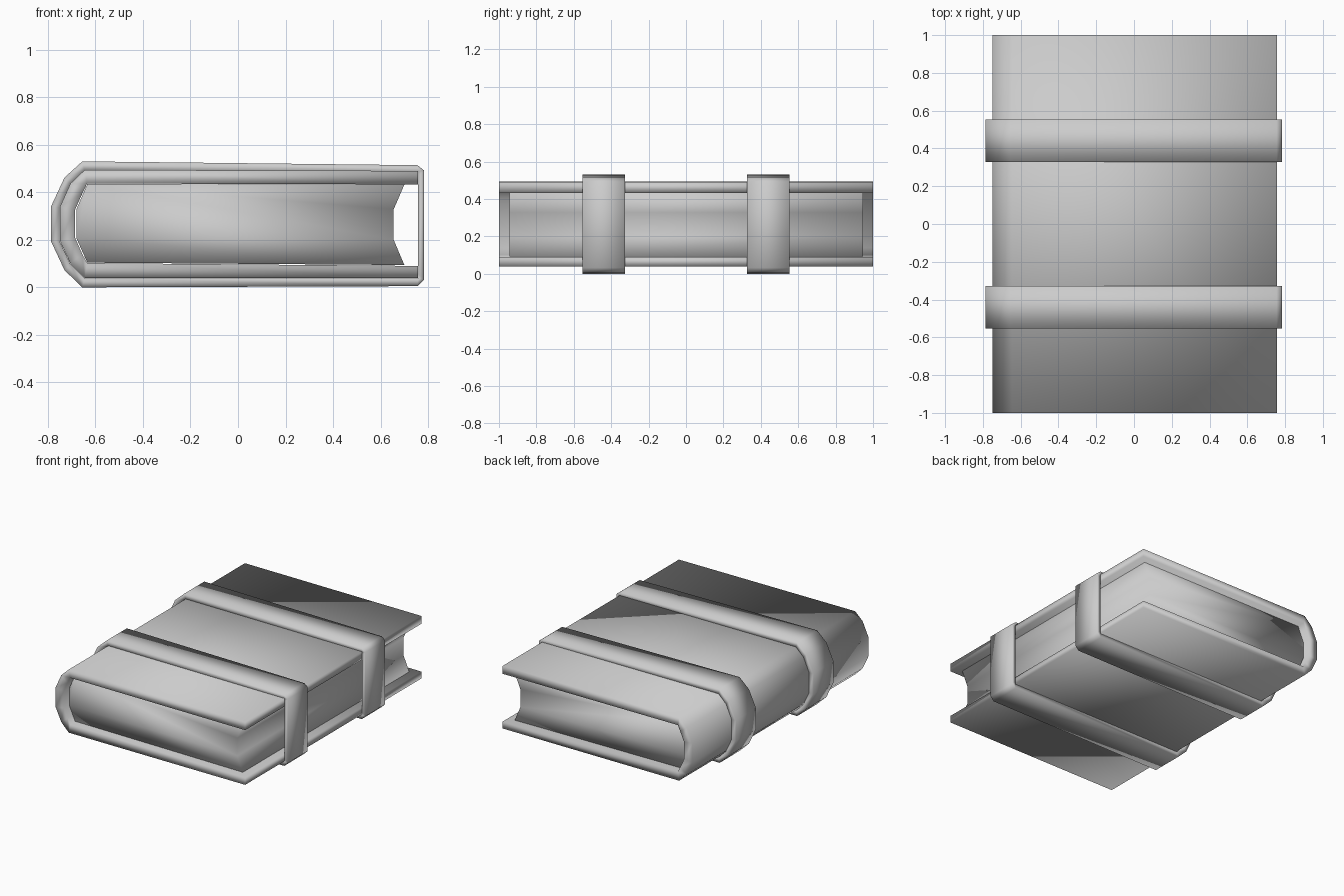
import bpy, bmesh

if "Cube" in bpy.data.objects:
    bpy.data.objects.remove(bpy.data.objects["Cube"])


def finish(name, bm):
    bmesh.ops.recalc_face_normals(bm, faces=bm.faces)
    mesh = bpy.data.meshes.new(name)
    bm.to_mesh(mesh)
    bm.free()
    for p in mesh.polygons:
        p.use_smooth = True
    ob = bpy.data.objects.new(name, mesh)
    bpy.context.collection.objects.link(ob)
    return ob


def shell(name, outer, inner, y0, y1, closed):
    """Extrude the wall between two matching x-z paths from y0 to y1."""
    bm = bmesh.new()
    corners = [[bm.verts.new((x, y, z)) for x, z in path]
               for path, y in ((outer, y0), (outer, y1), (inner, y1), (inner, y0))]
    n = len(outer)
    for i in range(n if closed else n - 1):
        j = (i + 1) % n
        for a, b in zip(corners, corners[1:] + corners[:1]):
            bm.faces.new((a[i], b[i], b[j], a[j]))
    if not closed:
        for i in (0, n - 1):
            bm.faces.new([c[i] for c in corners])
    return finish(name, bm)


def prism(name, path, y0, y1):
    bm = bmesh.new()
    face = bm.faces.new([bm.verts.new((x, y0, z)) for x, z in path])
    ext = bmesh.ops.extrude_face_region(bm, geom=[face], use_keep_orig=True)
    verts = [v for v in ext["geom"] if isinstance(v, bmesh.types.BMVert)]
    bmesh.ops.translate(bm, verts=verts, vec=(0, y1 - y0, 0))
    return finish(name, bm)


# Cover: C-shaped board with a faceted round spine
cover_out = [(0.757, 0.49), (-0.645, 0.494), (-0.705, 0.437), (-0.75, 0.337),
             (-0.75, 0.197), (-0.705, 0.1), (-0.645, 0.04), (0.757, 0.04)]
cover_in = [(0.757, 0.433), (-0.635, 0.437), (-0.655, 0.395), (-0.685, 0.328),
            (-0.685, 0.207), (-0.655, 0.14), (-0.635, 0.102), (0.757, 0.09)]
shell("cover", cover_out, cover_in, -1, 1, False)

# Page block with a hollow fore edge
pages = [(0.7, 0.432), (-0.634, 0.435), (-0.68, 0.328), (-0.68, 0.207),
         (-0.634, 0.104), (0.7, 0.094), (0.655, 0.2), (0.655, 0.328)]
prism("pages", pages, -0.945, 0.945)

# Two straps wrapped round the whole book
strap_out = [(0.755, 0.517), (-0.655, 0.533), (-0.73, 0.465), (-0.786, 0.345),
             (-0.786, 0.195), (-0.73, 0.075), (-0.655, 0.003), (0.755, 0.008),
             (0.783, 0.036), (0.783, 0.495)]
strap_in = cover_out + [(0.757, 0.06), (0.757, 0.47)]
for name, y in (("front_strap", -0.44), ("back_strap", 0.44)):
    ob = shell(name, strap_out, strap_in, y - 0.113, y + 0.113, True)
    for v in ob.data.vertices:
        v.co.z -= 0.003 if v.co.z > 0.004 else v.co.z
